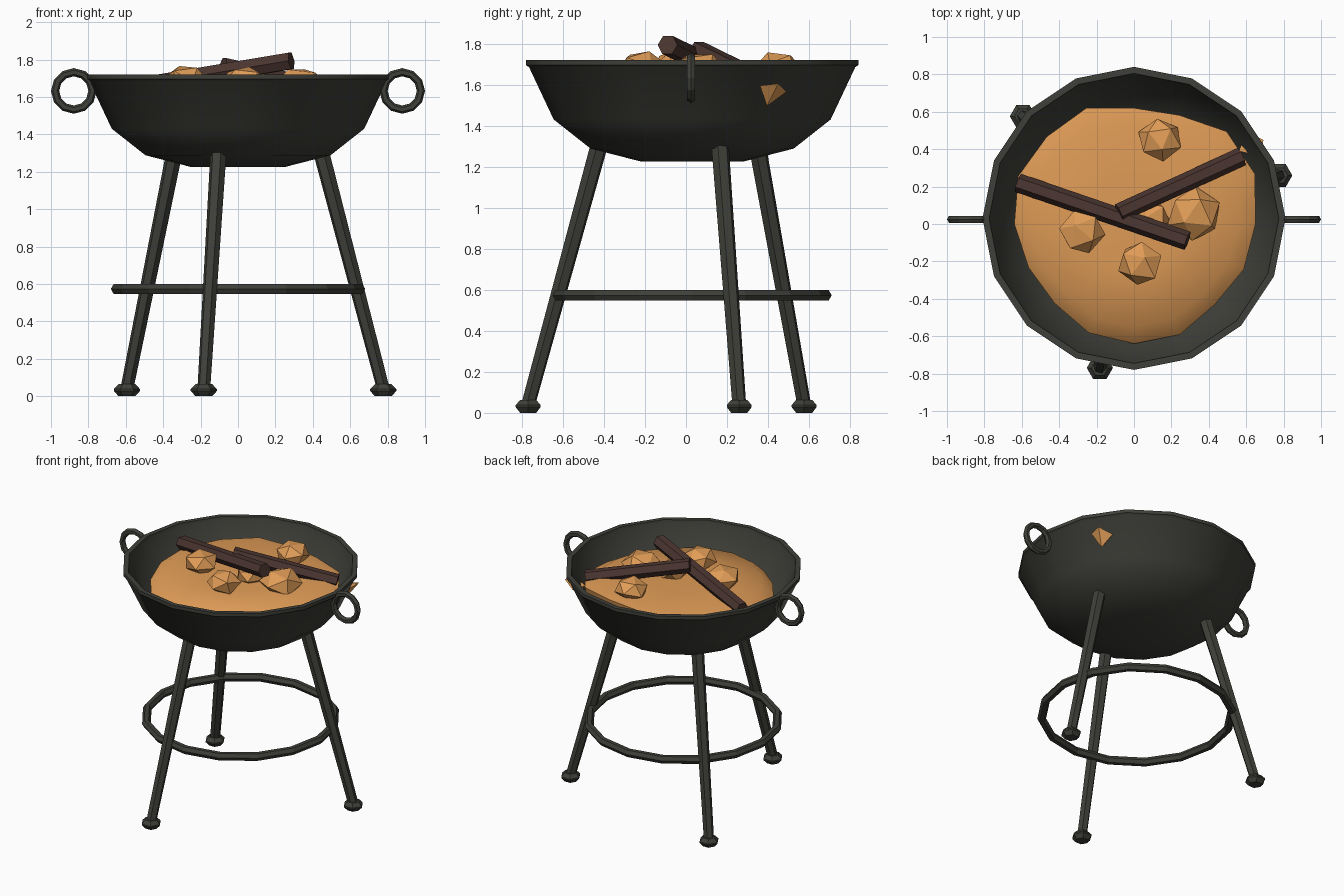
import bpy, bmesh, math, random
from mathutils import Vector, Euler

if "Cube" in bpy.data.objects:
    bpy.data.objects.remove(bpy.data.objects["Cube"])

random.seed(4)
CY = 0.03          # y centre of the bowl and brace ring
LY = 0.022         # y centre of the feet


def material(name, rgb):
    m = bpy.data.materials.new(name)
    m.diffuse_color = (*rgb, 1)
    m.use_nodes = True
    m.node_tree.nodes["Principled BSDF"].inputs["Base Color"].default_value = m.diffuse_color
    return m


IRON = material("dark iron", (0.049, 0.05, 0.041))
EMBER = material("orange ember", (0.75, 0.335, 0.095))
WOOD = material("charred wood", (0.07, 0.036, 0.03))


def finish(bm, name, mat, smooth=None):
    bmesh.ops.recalc_face_normals(bm, faces=bm.faces)
    me = bpy.data.meshes.new(name)
    bm.to_mesh(me)
    bm.free()
    ob = bpy.data.objects.new(name, me)
    bpy.context.collection.objects.link(ob)
    me.materials.append(mat)
    if smooth:
        bpy.ops.object.select_all(action='DESELECT')
        ob.select_set(True)
        bpy.context.view_layer.objects.active = ob
        bpy.ops.object.shade_smooth_by_angle(angle=math.radians(smooth))
    return ob


def loft(name, rings, mat, smooth=None):
    """Join closed rings of points and cap both ends."""
    bm = bmesh.new()
    rows = [[bm.verts.new(p) for p in ring] for ring in rings]
    n = len(rows[0])
    for a, b in zip(rows, rows[1:]):
        for i in range(n):
            j = (i + 1) % n
            bm.faces.new((a[i], a[j], b[j], b[i]))
    bm.faces.new(rows[0])
    bm.faces.new(rows[-1])
    return finish(bm, name, mat, smooth)


def circle(x, y, z, r, n):
    return [(x + r * math.cos(2 * math.pi * i / n),
             y + r * math.sin(2 * math.pi * i / n), z) for i in range(n)]


def bar(name, start, end, r1, r2, mat):
    """Six-sided tapered bar between two points."""
    a, b = Vector(start), Vector(end)
    q = (b - a).to_track_quat('Z', 'Y')
    rings = [[p + q @ Vector(c) for c in circle(0, 0, 0, r, 6)]
             for p, r in ((a, r1), (b, r2))]
    return loft(name, rings, mat)


def torus(name, loc, rot, major, minor, segs):
    bpy.ops.mesh.primitive_torus_add(location=loc, rotation=rot, major_radius=major,
                                     minor_radius=minor, major_segments=segs, minor_segments=6)
    ob = bpy.context.object
    ob.name = name
    ob.data.materials.append(IRON)
    for p in ob.data.polygons:
        p.use_smooth = False


# Bowl: outer wall up, over the lipped rim, inner wall down
profile = [(0.25, 1.225), (0.495, 1.288), (0.675, 1.43), (0.795, 1.685), (0.81, 1.695),
           (0.81, 1.72), (0.775, 1.72), (0.77, 1.69), (0.645, 1.44), (0.47, 1.31), (0.24, 1.25)]
loft("bowl", [circle(0, CY, z, r, 16) for r, z in profile], IRON, 35)

# Round carrying rings on both sides
for side, word in ((-1, "left"), (1, "right")):
    torus(word + "_handle", (side * 0.878, CY - 0.005, 1.632),
          (math.pi / 2, 0, 0), 0.1, 0.022, 12)

# Three splayed legs with faceted feet
for k in range(3):
    a = math.radians(17 + 120 * k)
    dx, dy = math.cos(a), math.sin(a)
    fx, fy = 0.812 * dx, LY + 0.812 * dy
    bar(f"leg_{k + 1}", (fx, fy, 0.04), (0.465 * dx, CY + 0.465 * dy, 1.305),
        0.035, 0.044, IRON)
    loft(f"foot_{k + 1}", [circle(fx, fy, z, r, 6) for r, z in
                           ((0.045, 0), (0.07, 0.028), (0.07, 0.038), (0.045, 0.064))], IRON)

# Brace ring around the legs
torus("brace_ring", (0, CY, 0.573), (0, 0, 0), 0.65, 0.03, 16)

# Ember bed: uneven flat-topped mound, higher at the back
outline = [0.65, 0.70, 0.70, 0.63, 0.62, 0.67, 0.66, 0.67,
           0.64, 0.61, 0.60, 0.63, 0.64, 0.64, 0.61, 0.635]


def bed_ring(scale, z, rise):
    pts = []
    for i, r in enumerate(outline):
        a = i * math.pi / 8
        pts.append((r * scale * math.cos(a), r * scale * math.sin(a),
                    z + rise * math.sin(a)))
    return pts


loft("ember_bed", [bed_ring(0.93, 1.41, 0), bed_ring(1, 1.575, 0.055),
                   bed_ring(0.86, 1.625, 0.02), bed_ring(0.4, 1.64, 0)], EMBER, 40)

# Loose coals, half buried: x, y, radius, top height
coals = [(0.14, 0.45, 0.122, 1.757), (0.32, 0.055, 0.145, 1.748), (-0.28, -0.04, 0.122, 1.765),
         (0.03, -0.21, 0.122, 1.762), (0.09, 0.02, 0.11, 1.74)]
for k, (x, y, r, top) in enumerate(coals):
    bm = bmesh.new()
    bmesh.ops.create_icosphere(bm, subdivisions=1, radius=r)
    turn = Euler([random.uniform(-0.5, 0.5), random.uniform(-0.5, 0.5), random.uniform(0, 6)])
    for v in bm.verts:
        v.co.rotate(turn)
        v.co *= random.uniform(0.92, 1.08)
        v.co.z *= 0.7
    lift = top - max(v.co.z for v in bm.verts)
    bmesh.ops.translate(bm, verts=bm.verts, vec=(x, y, lift))
    finish(bm, f"coal_{k + 1}", EMBER)

# Ember chip breaking through the bowl wall
bm = bmesh.new()
points = [(0.68, 0.36, 1.595), (0.692, 0.45, 1.605), (0.60, 0.49, 1.565),
          (0.62, 0.395, 1.495), (0.56, 0.39, 1.57)]
bmesh.ops.convex_hull(bm, input=[bm.verts.new(p) for p in points])
finish(bm, "ember_chip", EMBER)

# Two crossed logs
bar("long_log", (-0.62, 0.22, 1.642), (0.285, -0.09, 1.793), 0.051, 0.051, WOOD)
bar("short_log", (-0.08, 0.06, 1.765), (0.575, 0.36, 1.618), 0.05, 0.05, WOOD)
